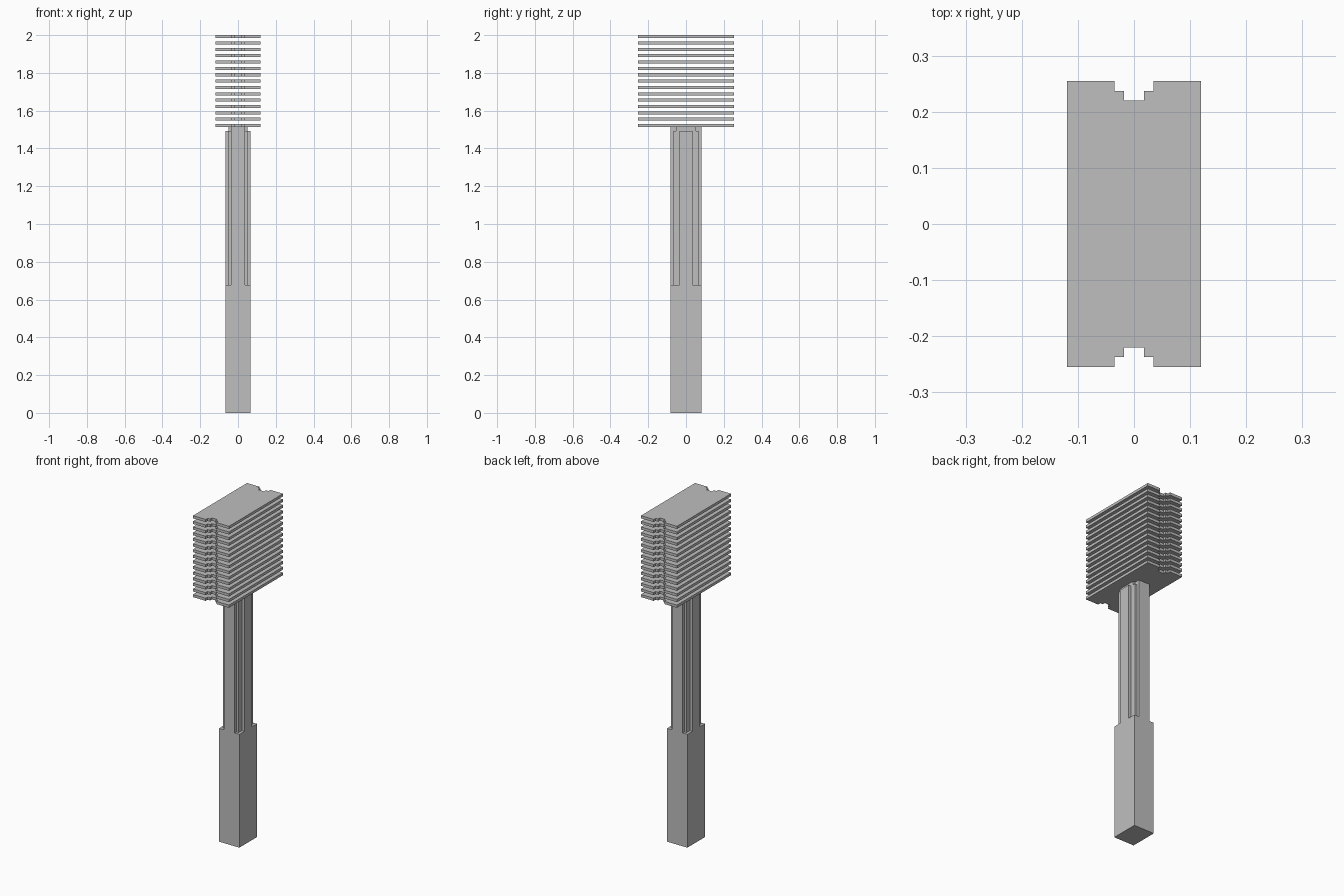
import bpy
import bmesh

cube = bpy.data.objects.get("Cube")
if cube:
    bpy.data.objects.remove(cube, do_unlink=True)

grey = bpy.data.materials.new("light grey")
grey.use_nodes = True
grey.diffuse_color = (0.52, 0.52, 0.52, 1)
grey.node_tree.nodes["Principled BSDF"].inputs["Base Color"].default_value = (0.52, 0.52, 0.52, 1)


def prism(name, outline, z0, z1):
    """Extrude a flat outline from z0 up to z1."""
    bm = bmesh.new()
    face = bm.faces.new([bm.verts.new((x, y, z0)) for x, y in outline])
    up = bmesh.ops.extrude_face_region(bm, geom=[face])["geom"]
    for v in up:
        if isinstance(v, bmesh.types.BMVert):
            v.co.z = z1
    bmesh.ops.recalc_face_normals(bm, faces=bm.faces)
    mesh = bpy.data.meshes.new(name)
    bm.to_mesh(mesh)
    bm.free()
    mesh.materials.append(grey)
    obj = bpy.data.objects.new(name, mesh)
    bpy.context.collection.objects.link(obj)
    return obj


def four_way(quarter):
    """Mirror a quarter outline (from the +x side to the +y side) into a closed loop."""
    half = quarter + [(-x, y) for x, y in reversed(quarter)]
    return half + [(-x, -y) for x, y in half]


def rect(x, y):
    return four_way([(x, y)])


# Solid square handle
prism("handle", rect(0.067, 0.083), 0, 0.677)

# Shaft with stepped corners; its tiers end at different heights under the head
shaft = four_way([(0.067, 0.035), (0.051, 0.035), (0.051, 0.067),
                  (0.036, 0.067), (0.036, 0.083)])
prism("shaft", shaft, 0.677, 1.492)
neck = four_way([(0.051, 0.053), (0.036, 0.053), (0.036, 0.083)])
prism("neck", neck, 1.492, 1.513)

# Stack of thin plates with a stepped notch in both short ends
plate = four_way([(0.119, 0.255), (0.035, 0.255), (0.035, 0.237),
                  (0.018, 0.237), (0.018, 0.220)])
count, thick, bottom = 15, 0.016, 1.513
pitch = (2 - thick - bottom) / (count - 1)
for i in range(count):
    z = bottom + i * pitch
    prism(f"head_plate_{i + 1}", plate, z, z + thick)
